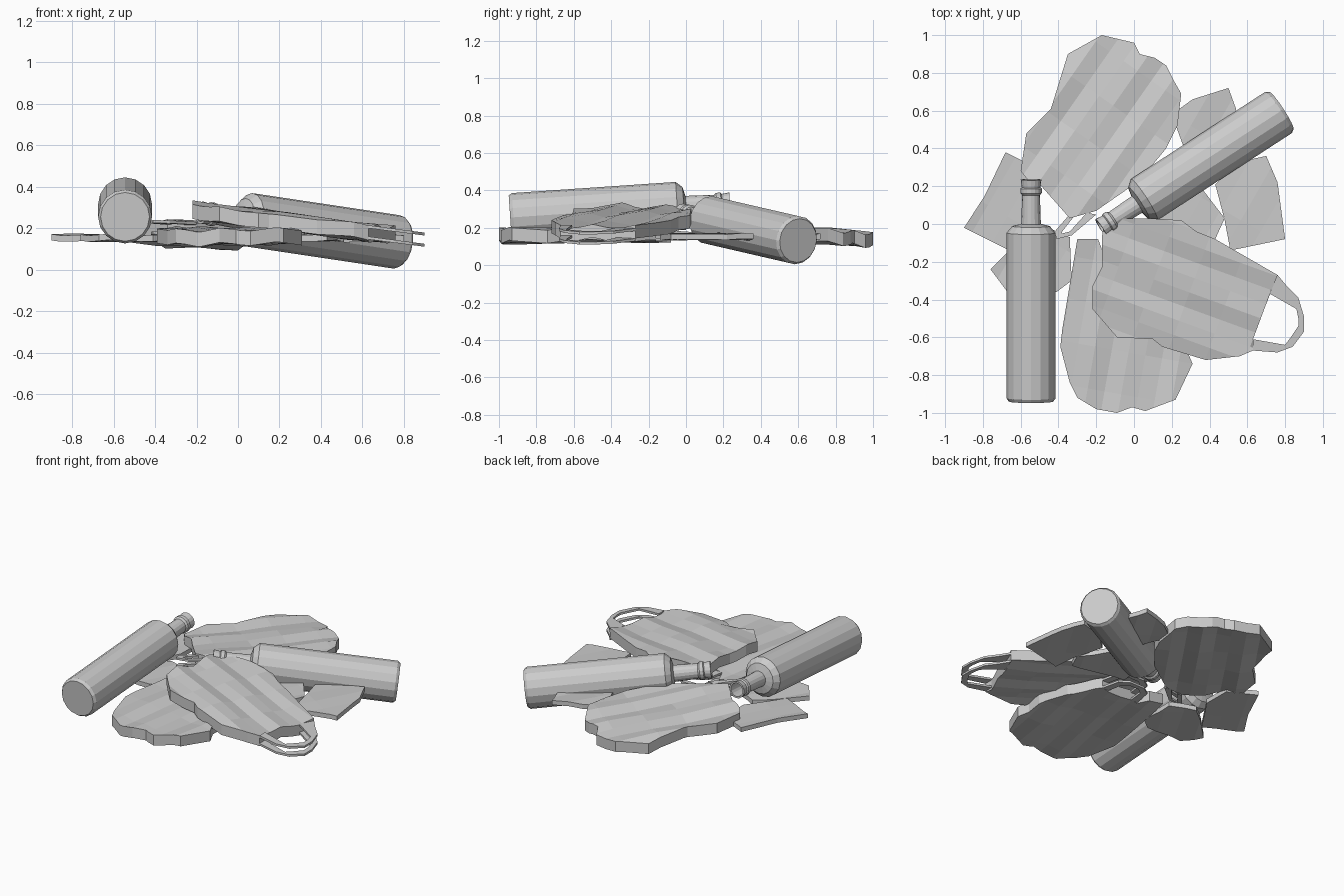
import bpy, bmesh, math
from mathutils import Vector

cube = bpy.data.objects.get("Cube")
if cube:
    bpy.data.objects.remove(cube)

grey = bpy.data.materials.new("plain_grey")
grey.use_nodes = True
tone = (0.6, 0.6, 0.6, 1)
grey.diffuse_color = tone
grey.node_tree.nodes["Principled BSDF"].inputs["Base Color"].default_value = tone


def finish(name, bm):
    bmesh.ops.recalc_face_normals(bm, faces=bm.faces)
    mesh = bpy.data.meshes.new(name)
    bm.to_mesh(mesh)
    bm.free()
    mesh.materials.append(grey)
    obj = bpy.data.objects.new(name, mesh)
    bpy.context.collection.objects.link(obj)
    return obj


def thicken(bm, thickness):
    """Extrude the sheet downwards and centre it on its own height."""
    bmesh.ops.translate(bm, vec=(0, 0, thickness / 2), verts=bm.verts)
    result = bmesh.ops.extrude_face_region(bm, geom=bm.faces[:], use_keep_orig=True)
    lower = [v for v in result["geom"] if isinstance(v, bmesh.types.BMVert)]
    bmesh.ops.translate(bm, vec=(0, 0, -thickness), verts=lower)


def point(p):
    return Vector((p[0] / 100, p[1] / 100, 0))


def sheet(name, outline, height, thickness, angle, spacing, ripple):
    """Crumpled slab: outline cut into bands along `angle`, then rippled."""
    bm = bmesh.new()
    bm.faces.new([bm.verts.new(point(p)) for p in outline])
    along = Vector((math.cos(angle), math.sin(angle), 0))
    across = Vector((-along.y, along.x, 0))
    for normal, step in ((across, spacing), (along, spacing * 2.5)):
        for i in range(-20, 21):
            bmesh.ops.bisect_plane(bm, geom=bm.verts[:] + bm.edges[:] + bm.faces[:],
                                   plane_co=normal * (i * step), plane_no=normal)
    for v in bm.verts:
        u, w = v.co.dot(along), v.co.dot(across)
        wave = math.sin(w * 27 + u * 2) + 0.5 * math.sin(u * 9 + w * 5)
        v.co.z = height(v.co.x, v.co.y) + ripple * wave
    thicken(bm, thickness)
    finish(name, bm)


def handle(name, outer, inner, height):
    """Two thin carrying loops, one for each side of the bag."""
    for side, offset in (("upper", 0.027), ("lower", -0.027)):
        bm = bmesh.new()
        rows = []
        for pair in zip(outer, inner):
            row = [bm.verts.new(point(p)) for p in pair]
            for v in row:
                v.co.z = height(v.co.x, v.co.y) + offset
            rows.append(row)
        for a, b in zip(rows, rows[1:]):
            bm.faces.new((a[0], b[0], b[1], a[1]))
        thicken(bm, 0.014)
        finish(f"{name}_{side}", bm)


def bottle(name, base, tip, sides=16):
    """Lathe an open-necked bottle from base centre to mouth."""
    base, tip = Vector(base), Vector(tip)
    length = (tip - base).length
    turn = (tip - base).to_track_quat("Z", "Y")
    profile = [(0.118, 0), (0.13, 0.015), (0.13, 0.76), (0.1, 0.79), (0.052, 0.8),
               (0.047, 0.93), (0.057, 0.94), (0.057, 0.96), (0.049, 0.965),
               (0.055, 1), (0.044, 1), (0.04, 0.83)]
    bm = bmesh.new()
    rings = []
    for radius, t in profile:
        ring = []
        for k in range(sides):
            a = math.tau * k / sides
            co = Vector((radius * math.cos(a), radius * math.sin(a), t * length))
            ring.append(bm.verts.new(base + turn @ co))
        rings.append(ring)
    for low, high in zip(rings, rings[1:]):
        for k in range(sides):
            n = (k + 1) % sides
            bm.faces.new((low[k], low[n], high[n], high[k]))
    bm.faces.new(rings[0])
    bm.faces.new(rings[-1])
    finish(name, bm)


# Bottles
bottle("left_bottle", (-0.545, -0.94, 0.255), (-0.545, 0.235, 0.335))
bottle("back_bottle", (0.78, 0.60, 0.132), (-0.175, -0.02, 0.275))

# Bags: slope, outline and handle loops
def back_slope(x, y):
    return 0.2 - 0.065 * y


def right_slope(x, y):
    return 0.262 - 0.13 * x


def front_slope(x, y):
    return 0.168 + 0.01 * y


sheet("back_bag", [(-17, 100), (0, 96), (3, 90), (11, 88), (17, 84), (21, 76), (25, 69),
                   (23, 52), (17, 40), (3, 23), (-20, 7), (-34, 3), (-49, 20), (-56, 23),
                   (-60, 28), (-57, 48), (-44, 61), (-35, 90)],
      back_slope, 0.07, math.radians(55), 0.09, 0.011)
handle("back_bag_handle", [(-35, 4), (-42, -4), (-41, -8), (-33, -6), (-20, 5)],
       [(-31, 5), (-38, -4), (-38, -5), (-34, -4), (-25, 6)], back_slope)

sheet("right_bag", [(-17, -7), (-16, -1), (-8, 3), (8, 3), (25, 2), (33, -4), (43, -8),
                    (76, -27), (72, -37), (63, -61), (63, -67), (56, -70), (38, -72),
                    (15, -65), (10, -61), (-9, -60), (-22, -45), (-22, -33), (-17, -23)],
      right_slope, 0.07, math.radians(-20), 0.08, 0.011)
handle("right_bag_handle", [(76, -27), (81, -33), (87, -39), (90, -49), (90, -57),
                            (84, -65), (76, -68), (63, -67)],
       [(72, -37), (79, -41), (86, -45), (87, -50), (87, -54), (83, -60), (80, -64),
        (63, -61)], right_slope)

sheet("front_bag", [(-30, -8), (-38, -56), (-39, -65), (-34, -84), (-30, -92), (-20, -98),
                    (-9, -100), (-1, -97), (6, -99), (22, -93), (31, -74), (28, -67),
                    (29, -56), (24, -35), (12, -16), (-16, -16), (-19, -8)],
      front_slope, 0.07, math.radians(80), 0.09, 0.009)
handle("front_bag_handle", [(-16, -16), (-14, -4), (-8, 0), (3, 0), (9, -4), (12, -16)],
       [(-11, -16), (-10, -6), (-6, -3), (1, -3), (5, -6), (7, -16)], front_slope)

# Loose scraps of card lying under the bags
scraps = {
    "left_scrap": [(-68, 38), (-50, 29), (-50, 10), (-66, -14), (-90, -2), (-79, 15)],
    "front_left_scrap": [(-76, -24), (-67, -36), (-41, -36), (-33, -30), (-34, -7),
                         (-50, 0), (-60, -8)],
    "right_scrap": [(70, 36), (76, 22), (80, -8), (51, -14), (48, 2), (43, 21), (56, 33)],
    "back_scrap": [(50, 72), (31, 66), (20, 58), (32, 25), (58, 37), (54, 61)],
    "middle_scrap": [(35, 20), (48, 3), (43, -8), (8, 0), (8, 15)],
}
for name, outline in scraps.items():
    sheet(name, outline, lambda x, y: 0.153, 0.03, math.radians(60), 0.12, 0.005)
